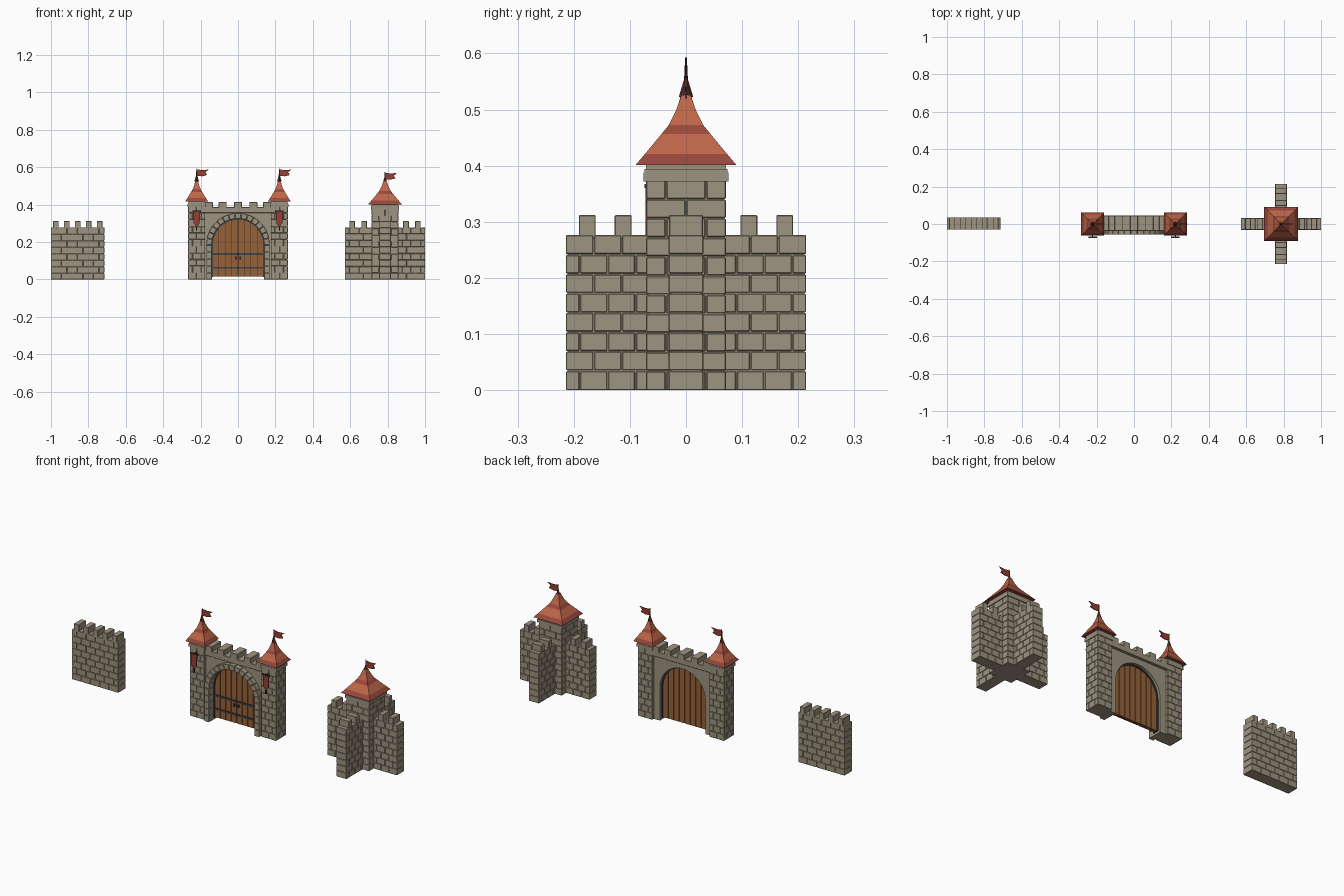
import bpy, bmesh, math
from mathutils import Vector

if "Cube" in bpy.data.objects:
    bpy.data.objects.remove(bpy.data.objects["Cube"], do_unlink=True)


def material(name, rgb):
    lin = [(c / 255 / 12.92) if c < 11 else ((c / 255 + 0.055) / 1.055) ** 2.4 for c in rgb]
    m = bpy.data.materials.new(name)
    m.use_nodes = True
    m.diffuse_color = (*lin, 1)
    m.node_tree.nodes["Principled BSDF"].inputs["Base Color"].default_value = (*lin, 1)
    return m


STONE = material("stone", (158, 148, 128))
TILE = material("roof tile", (190, 102, 72))
TILE_DARK = material("dark roof tile", (154, 72, 60))
FINIAL = material("finial brown", (84, 46, 42))
WOOD = material("door wood", (150, 97, 56))
GAP = material("wood gap", (70, 48, 34))
IRON = material("iron", (62, 66, 74))
CLOTH = material("red cloth", (150, 62, 50))


def finish(name, bm, *mats, bevel=0):
    bmesh.ops.recalc_face_normals(bm, faces=bm.faces)
    me = bpy.data.meshes.new(name)
    bm.to_mesh(me)
    bm.free()
    for m in mats:
        me.materials.append(m)
    ob = bpy.data.objects.new(name, me)
    bpy.context.collection.objects.link(ob)
    if bevel:
        mod = ob.modifiers.new("worn edges", "BEVEL")
        mod.width, mod.segments = bevel, 1
    return ob


def add_box(bm, x0, x1, y0, y1, z0, z1):
    vs = bmesh.ops.create_cube(bm, size=1)["verts"]
    for v in vs:
        v.co = Vector(((x0 + x1) / 2 + v.co.x * (x1 - x0),
                       (y0 + y1) / 2 + v.co.y * (y1 - y0),
                       (z0 + z1) / 2 + v.co.z * (z1 - z0)))


def boxes(name, mat, items, bevel=0):
    bm = bmesh.new()
    for b in items:
        add_box(bm, *b)
    return finish(name, bm, mat, bevel=bevel)


def add_prism(bm, pts, y0, y1):
    face = bm.faces.new([bm.verts.new((x, y0, z)) for x, z in pts])
    new = bmesh.ops.extrude_face_region(bm, geom=[face])["geom"]
    for v in new:
        if isinstance(v, bmesh.types.BMVert):
            v.co.y = y1


def prisms(name, mat, outlines, y0, y1, bevel=0):
    bm = bmesh.new()
    for pts in outlines:
        add_prism(bm, pts, y0, y1)
    return finish(name, bm, mat, bevel=bevel)


def cuts(a, b, n, odd):
    """Running-bond joints along one direction."""
    if n < 2:
        return [a, b]
    step = (b - a) / n
    inner = [a + step * (i + (0.5 if odd else 0)) for i in range(0 if odd else 1, n)]
    return [a] + inner + [b]


def masonry(name, x0, x1, y0, y1, z1, rows, nx, ny):
    """Core block plus courses of stones with narrow joints."""
    d, g = 0.0025, 0.001
    items = [(x0 + d, x1 - d, y0 + d, y1 - d, 0, z1 - d)]
    h = z1 / rows
    for r in range(rows):
        xs, ys = cuts(x0, x1, nx, r % 2), cuts(y0, y1, ny, (r + 1) % 2)
        for i in range(len(xs) - 1):
            for j in range(len(ys) - 1):
                items.append((xs[i] + g * (i > 0), xs[i + 1] - g * (i < len(xs) - 2),
                              ys[j] + g * (j > 0), ys[j + 1] - g * (j < len(ys) - 2),
                              r * h + g * (r > 0), (r + 1) * h - g * (r < rows - 1)))
    return boxes(name, STONE, items, bevel=0.0014)


def roof(name, cx, z, scale, rise):
    """Flared square roof with banded tiles and a dark finial."""
    prof = [(0.09, 0, 1), (0.073, 0.02, 0), (0.044, 0.055, 1), (0.031, 0.071, 0),
            (0.018, 0.097, 0), (0.008, 0.125, 0)]
    bm = bmesh.new()
    rings = []
    for r, h, _ in prof:
        rings.append([bm.verts.new((cx + sx * r * scale, sy * r * scale, z + h * rise))
                      for sx, sy in ((-1, -1), (1, -1), (1, 1), (-1, 1))])
    bm.faces.new(rings[0][::-1]).material_index = 1
    for k in range(len(prof) - 1):
        for i in range(4):
            f = bm.faces.new((rings[k][i], rings[k][(i + 1) % 4],
                              rings[k + 1][(i + 1) % 4], rings[k + 1][i]))
            f.material_index = prof[k][2]
    bm.faces.new(rings[-1])
    finish(name, bm, TILE, TILE_DARK)


def flag(name, cx, z0, top):
    """Finial, tapering pole and swallow-tailed pennant."""
    bm = bmesh.new()
    for r0, r1, a, b in ((0.013, 0.004, z0, z0 + 0.03), (0.004, 0.0015, z0 + 0.02, top)):
        vs = bmesh.ops.create_cone(bm, cap_ends=True, segments=4, radius1=r0, radius2=r1,
                                   depth=b - a)["verts"]
        bmesh.ops.translate(bm, verts=vs, vec=(cx, 0, (a + b) / 2))
    finish(name + "_pole", bm, FINIAL)
    t = top - 0.005
    prisms(name + "_pennant", CLOTH, [[(cx, t), (cx + 0.03, t - 0.004), (cx + 0.064, t - 0.001),
           (cx + 0.047, t - 0.015), (cx + 0.056, t - 0.03), (cx + 0.03, t - 0.037),
           (cx, t - 0.035)]], -0.002, 0.002)


def cornice(name, cx, r, z):
    boxes(name, STONE, [(cx - r - e, cx + r + e, -r - e, r + e, z + a, z + b)
                        for e, a, b in ((0.005, 0, 0.016), (0.003, 0.016, 0.022), (0, 0.022, 0.032))])


# Free-standing wall section
masonry("wall_section", -1, -0.715, -0.03, 0.035, 0.278, 8, 5, 1)
boxes("wall_merlons", STONE, [(x - 0.015, x + 0.015, -0.03, 0.035, 0.27, 0.312)
      for x in (-0.974 + 0.0585 * i for i in range(5))], bevel=0.0014)

# Corner tower with four wall arms
TX = 0.786
masonry("corner_tower", TX - 0.071, TX + 0.071, -0.071, 0.071, 0.374, 11, 2, 2)
cornice("corner_tower_cornice", TX, 0.071, 0.372)
roof("corner_tower_roof", TX, 0.401, 1, 1)
flag("corner_tower_flag", TX, 0.512, 0.575)
merlons = []
for s, side in ((-1, "right"), (1, "left")):
    a, b = sorted((s * 0.065, s * 0.214))
    masonry(side + "_wall_arm", TX + a, TX + b, -0.031, 0.031, 0.276, 8, 3, 1)
    masonry(("front" if s < 0 else "back") + "_wall_arm", TX - 0.031, TX + 0.031, a, b, 0.276, 8, 1, 3)
    for m in (0.112, 0.176):
        c = s * m
        merlons.append((TX + c - 0.015, TX + c + 0.015, -0.03, 0.03, 0.27, 0.312))
        merlons.append((TX - 0.03, TX + 0.03, c - 0.015, c + 0.015, 0.27, 0.312))
boxes("arm_merlons", STONE, merlons, bevel=0.0014)

# Gate towers with hanging banners
for s, side in ((-1, "right"), (1, "left")):
    cx = s * 0.221
    masonry(side + "_gate_tower", cx - 0.045, cx + 0.045, -0.045, 0.045, 0.39, 11, 2, 2)
    cornice(side + "_gate_cornice", cx, 0.044, 0.386)
    roof(side + "_gate_roof", cx, 0.416, 0.68, 0.93)
    flag(side + "_gate_flag", cx, 0.522, 0.593)
    prisms(side + "_banner", CLOTH, [[(cx - 0.018, 0.36), (cx + 0.018, 0.36), (cx + 0.016, 0.3),
           (cx, 0.28), (cx - 0.016, 0.3)]], -0.072, -0.067)
    boxes(side + "_banner_rod", FINIAL, [(cx - 0.023, cx + 0.023, -0.074, -0.066, 0.36, 0.367),
          (cx - 0.003, cx + 0.003, -0.07, -0.04, 0.361, 0.366),
          (cx - 0.003, cx + 0.003, -0.072, -0.067, 0.26, 0.284)])

# Gate wall with arched opening
SPRING, R = 0.185, 0.14


def arch(r, n=24, a0=math.pi, a1=0.0):
    return [(r * math.cos(a0 + (a1 - a0) * i / n), SPRING + r * math.sin(a0 + (a1 - a0) * i / n))
            for i in range(n + 1)]


prisms("gate_wall", STONE, [[(-0.18, 0), (-R, 0)] + arch(R) + [(R, 0), (0.18, 0),
       (0.18, 0.36), (-0.18, 0.36)]], -0.03, 0.03)
boxes("gate_parapet", STONE, [(-0.178, 0.178, -0.037, 0.045, 0.356, 0.386)], bevel=0.0014)
boxes("gate_merlons", STONE, [(x - 0.021, x + 0.021, -0.037, 0.045, 0.38, 0.413)
      for x in (-0.156, -0.082, 0, 0.082, 0.156)], bevel=0.0014)

# Arch stones and the legs below them
stones = 15
outlines = []
for i in range(stones):
    a = math.pi * (1 - (i + 0.03) / stones)
    b = math.pi * (1 - (i + 0.97) / stones)
    outlines.append(arch(R, 2, a, b) + arch(0.169, 2, b, a))
prisms("arch_stones", STONE, outlines, -0.056, -0.028, bevel=0.001)
boxes("arch_legs", STONE, [(min(s * R, s * 0.169), max(s * R, s * 0.169), -0.056, -0.028,
      SPRING / 5 * k, SPRING / 5 * (k + 1) - 0.002) for s in (-1, 1) for k in range(5)], bevel=0.001)

# Iron frame around the door
prisms("door_frame", IRON, [[(-R, 0.012)] + arch(R) + [(R, 0.012), (R - 0.006, 0.012)]
       + arch(R - 0.006)[::-1] + [(0.006 - R, 0.012)]], -0.016, 0.016)

# Double door of planks over a dark core
DR = R - 0.004
prisms("door_core", GAP, [[(-DR, 0.014)] + arch(DR) + [(DR, 0.014)]], -0.004, 0.004)
planks = []
count = 8
w = 2 * DR / count
for i in range(count):
    a, b = -DR + i * w + 0.0016, -DR + (i + 1) * w - 0.0016
    xs = [a + (b - a) * k / 4 for k in range(5)]
    planks.append([(a, 0.014)] + [(x, SPRING + math.sqrt(DR * DR - x * x)) for x in xs] + [(b, 0.014)])
prisms("door_planks", WOOD, planks, -0.01, 0.01)
boxes("door_bands", IRON, [(min(s * 0.003, s * DR), max(s * 0.003, s * DR), -0.015, -0.009, z - 0.005, z + 0.005)
      for s in (-1, 1) for z in (0.062, 0.136)])
boxes("door_handles", IRON, [(s * 0.012 - 0.004, s * 0.012 + 0.004, -0.019, -0.009, 0.107, 0.121)
      for s in (-1, 1)])
